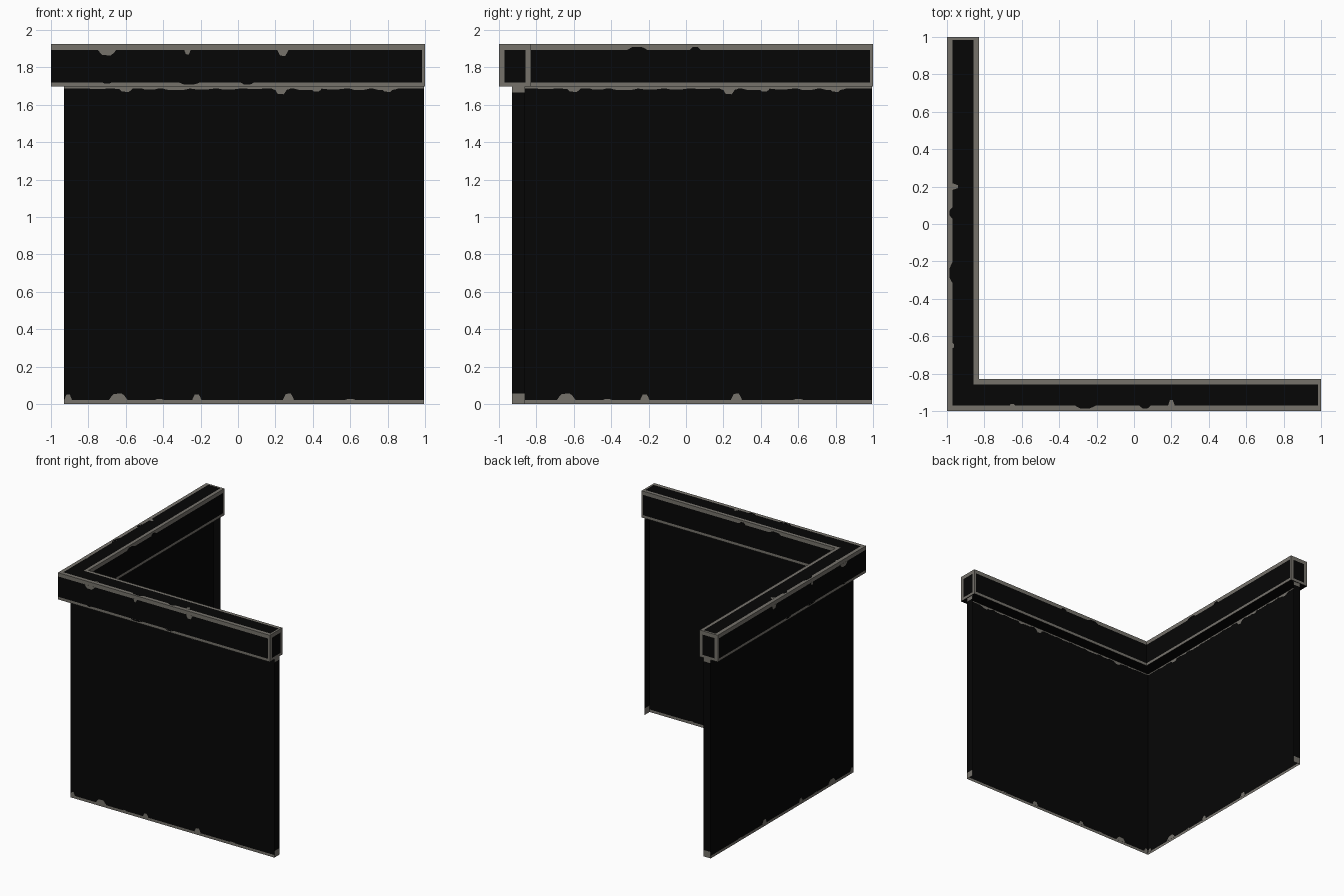
import bpy, bmesh, random

if "Cube" in bpy.data.objects:
    bpy.data.objects.remove(bpy.data.objects["Cube"])

random.seed(4)


def material(name, col):
    m = bpy.data.materials.new(name)
    m.diffuse_color = (*col, 1)
    m.use_nodes = True
    m.node_tree.nodes["Principled BSDF"].inputs["Base Color"].default_value = m.diffuse_color
    return m


MATS = [material("black_paint", (0.0018, 0.0018, 0.0018)),
        material("worn_grey", (0.18, 0.17, 0.148))]
BLACK, GREY = 0, 1


def finish(name, bm):
    me = bpy.data.meshes.new(name)
    bm.to_mesh(me)
    bm.free()
    for m in MATS:
        me.materials.append(m)
    ob = bpy.data.objects.new(name, me)
    bpy.context.collection.objects.link(ob)
    return ob


def cut(bm, axis, values):
    """Slice the mesh at the given positions along an axis."""
    for v in values:
        co, no = [0, 0, 0], [0, 0, 0]
        co[axis], no[axis] = v, 1
        bmesh.ops.bisect_plane(bm, geom=bm.verts[:] + bm.edges[:] + bm.faces[:],
                               plane_co=co, plane_no=no)


# Cap: hollow-looking L beam with worn borders on every face
def cap_rule(c, n, lo, hi):
    if n.z < -0.5:                           # underside
        return False
    if n.z > 0.5:                            # top border
        return lo < -0.97 or lo > -0.857 or hi > 0.985
    if c.z < 1.72 or c.z > 1.893:            # long borders on the sides
        return True
    if hi > 0.999:                           # framed ends
        return lo < -0.97 or lo > -0.857
    return hi > 0.985


bm = bmesh.new()
lines = [-1, -0.97, -0.857, -0.83, 0.985, 1]
for x0, x1 in zip(lines, lines[1:]):
    for y0, y1 in zip(lines, lines[1:]):
        if min(x0, y0) < -0.831:
            bm.faces.new([bm.verts.new((x, y, 1.697))
                          for x, y in ((x0, y0), (x1, y0), (x1, y1), (x0, y1))])
bmesh.ops.remove_doubles(bm, verts=bm.verts, dist=1e-5)
ret = bmesh.ops.extrude_face_region(bm, geom=bm.faces[:], use_keep_orig=True)
bmesh.ops.translate(bm, verts=[v for v in ret["geom"] if isinstance(v, bmesh.types.BMVert)],
                    vec=(0, 0, 0.228))
cut(bm, 2, (1.72, 1.893))
bmesh.ops.recalc_face_normals(bm, faces=bm.faces)
for f in bm.faces:
    c = f.calc_center_median()
    f.material_index = int(cap_rule(c, f.normal, min(c.x, c.y), max(c.x, c.y)))
finish("wall_cap", bm)

# Wall: single sheet following the corner, with a narrow return at each end
bm = bmesh.new()
path = [(-0.86, 0.995), (-0.93, 0.995), (-0.93, -0.93), (0.995, -0.93), (0.995, -0.86)]
rows = [[bm.verts.new((x, y, z)) for x, y in path] for z in (0, 1.697)]
for i in range(4):
    bm.faces.new((rows[0][i], rows[0][i + 1], rows[1][i + 1], rows[1][i]))
cut(bm, 2, (0.022, 0.055, 1.665, 1.688))
for f in bm.faces:
    c = f.calc_center_median()
    if max(c.x, c.y) > 0.99:
        f.material_index = int(c.z < 0.055 or c.z > 1.665)
    else:
        f.material_index = int(c.z < 0.022 or c.z > 1.688)
finish("corner_wall", bm)


def chips(name, kind, depth, base, marks, mat):
    """Thin paint chips on both arms; each mark is (centre, width, reach from base)."""
    bm = bmesh.new()
    for u, w, r in marks:
        shape = [(u - w / 2, base), (u + w / 2, base), (u + w * 0.36, base + r * 0.55),
                 (u + w * 0.2, base + r), (u - w * 0.25, base + r * 0.95),
                 (u - w * 0.38, base + r * 0.5)]
        for swap in (False, True):
            rings = []
            for d in (depth - 0.0008, depth + 0.0008):
                ring = []
                for a, b in shape:
                    p = (a, d, b) if kind == "side" else (a, b, d)
                    ring.append(bm.verts.new((p[1], p[0], p[2]) if swap else p))
                rings.append(ring)
            lower, upper = rings
            bm.faces.new(lower)
            bm.faces.new(upper)
            for i in range(6):
                j = (i + 1) % 6
                bm.faces.new((lower[i], lower[j], upper[j], upper[i]))
    bmesh.ops.recalc_face_normals(bm, faces=bm.faces)
    for f in bm.faces:
        f.material_index = mat
    finish(name, bm)


# Worn chips along the bottom and top of the wall sheet, seen from both sides
low = [(-0.64, 0.1, 0.035), (-0.22, 0.05, 0.03), (0.27, 0.06, 0.035), (-0.908, 0.04, 0.03),
       (-0.42, 0.05, 0.006), (0.6, 0.06, 0.006)]
high = [(-0.6, 0.08, -0.02), (0.23, 0.07, -0.033), (0.42, 0.06, -0.018), (0.8, 0.07, -0.02)]
high += [(-0.75 + 0.14 * i, random.uniform(0.1, 0.17), -random.uniform(0.005, 0.012))
         for i in range(12)]
chips("wall_bottom_wear", "side", -0.93, 0.021, low, GREY)
chips("wall_top_wear", "side", -0.93, 1.689, high, GREY)

# Chips on the cap: grey ones into the black panels, black ones into the grey borders
chips("cap_front_wear", "side", -1, 1.894,
      [(-0.7, 0.1, -0.03), (-0.27, 0.035, -0.025), (0.24, 0.06, -0.033)], GREY)
chips("cap_front_paint", "side", -1, 1.719,
      [(-0.26, 0.11, -0.011), (0.05, 0.07, -0.011), (-0.7, 0.05, -0.006)], BLACK)
chips("cap_inner_paint", "side", -0.83, 1.892, [(-0.26, 0.11, 0.017), (0.05, 0.06, 0.017)], BLACK)
chips("cap_top_paint", "top", 1.925, -0.971, [(-0.26, 0.11, -0.015), (0.06, 0.06, -0.015)], BLACK)
chips("cap_top_wear", "top", 1.925, -0.971, [(0.2, 0.035, 0.03), (-0.65, 0.03, 0.01)], GREY)
